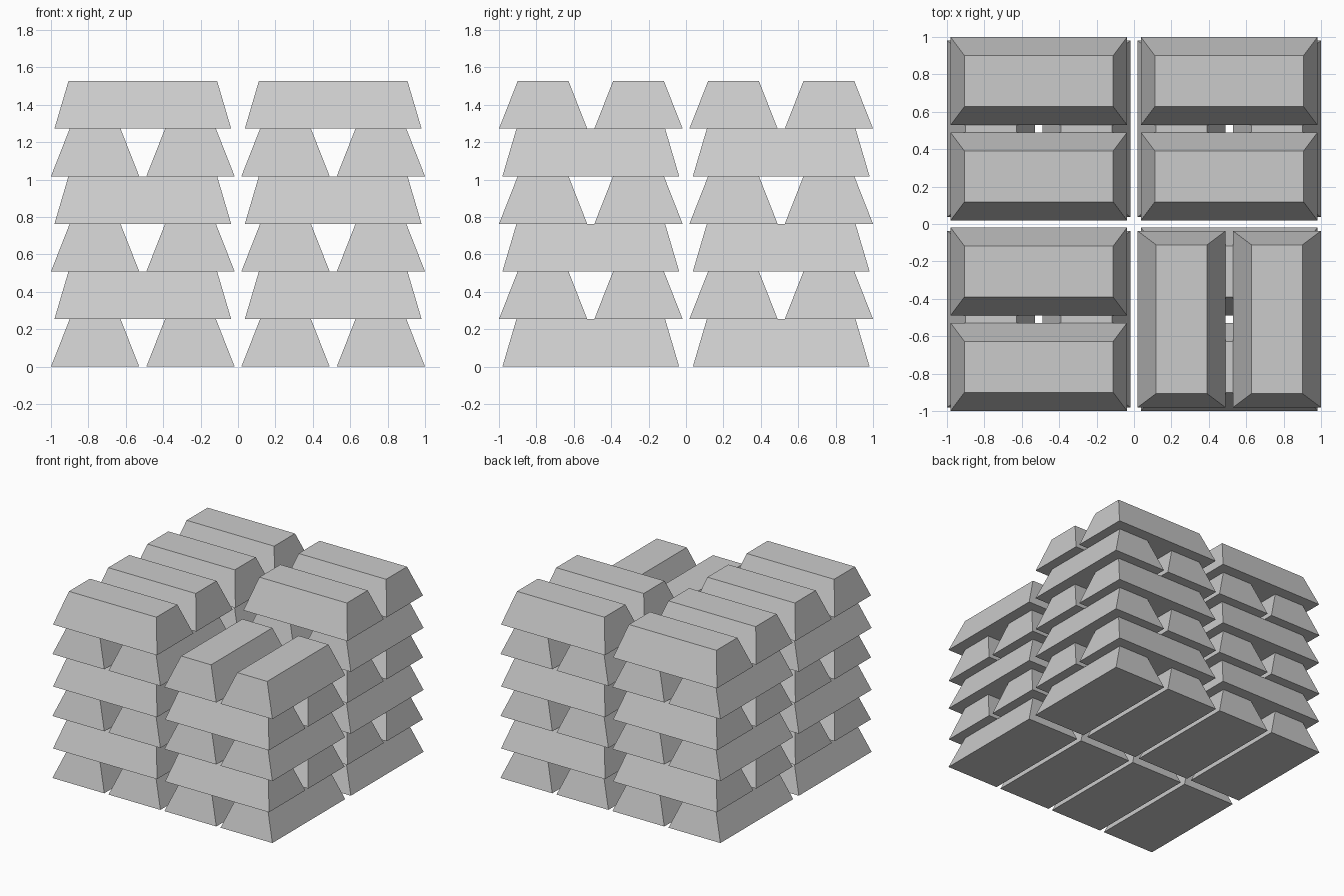
import bpy, bmesh
from math import pi

if "Cube" in bpy.data.objects:
    bpy.data.objects.remove(bpy.data.objects["Cube"])

LENGTH, WIDTH, HEIGHT = 0.945, 0.472, 0.2545   # bar base size and height
TOP_LENGTH, TOP_WIDTH = 0.795, 0.272           # smaller top face
STACK, OFFSET = 0.509, 0.255                   # stack centre, bar offset in a pair

# One tapered bar, long along y, shared by every bar object
bm = bmesh.new()
bmesh.ops.create_cube(bm, size=1)
for v in bm.verts:
    top = v.co.z > 0
    v.co.x *= TOP_WIDTH if top else WIDTH
    v.co.y *= TOP_LENGTH if top else LENGTH
    v.co.z = HEIGHT if top else 0
bar_mesh = bpy.data.meshes.new("bar")
bm.to_mesh(bar_mesh)
bm.free()


def add_stack(name, cx, cy, layers):
    """Pairs of bars, turned a quarter on every other layer."""
    for layer in range(layers):
        crosswise = layer % 2 == 1
        for side in (-1, 1):
            bar = bpy.data.objects.new(f"{name}_bar", bar_mesh)
            dx, dy = (0, side * OFFSET) if crosswise else (side * OFFSET, 0)
            bar.location = (cx + dx, cy + dy, layer * HEIGHT)
            bar.rotation_euler.z = pi / 2 if crosswise else 0
            bpy.context.collection.objects.link(bar)


# Four stacks; the front right one is a layer short
add_stack("front_left", -STACK, -STACK, 6)
add_stack("front_right", STACK, -STACK, 5)
add_stack("back_left", -STACK, STACK, 6)
add_stack("back_right", STACK, STACK, 6)
